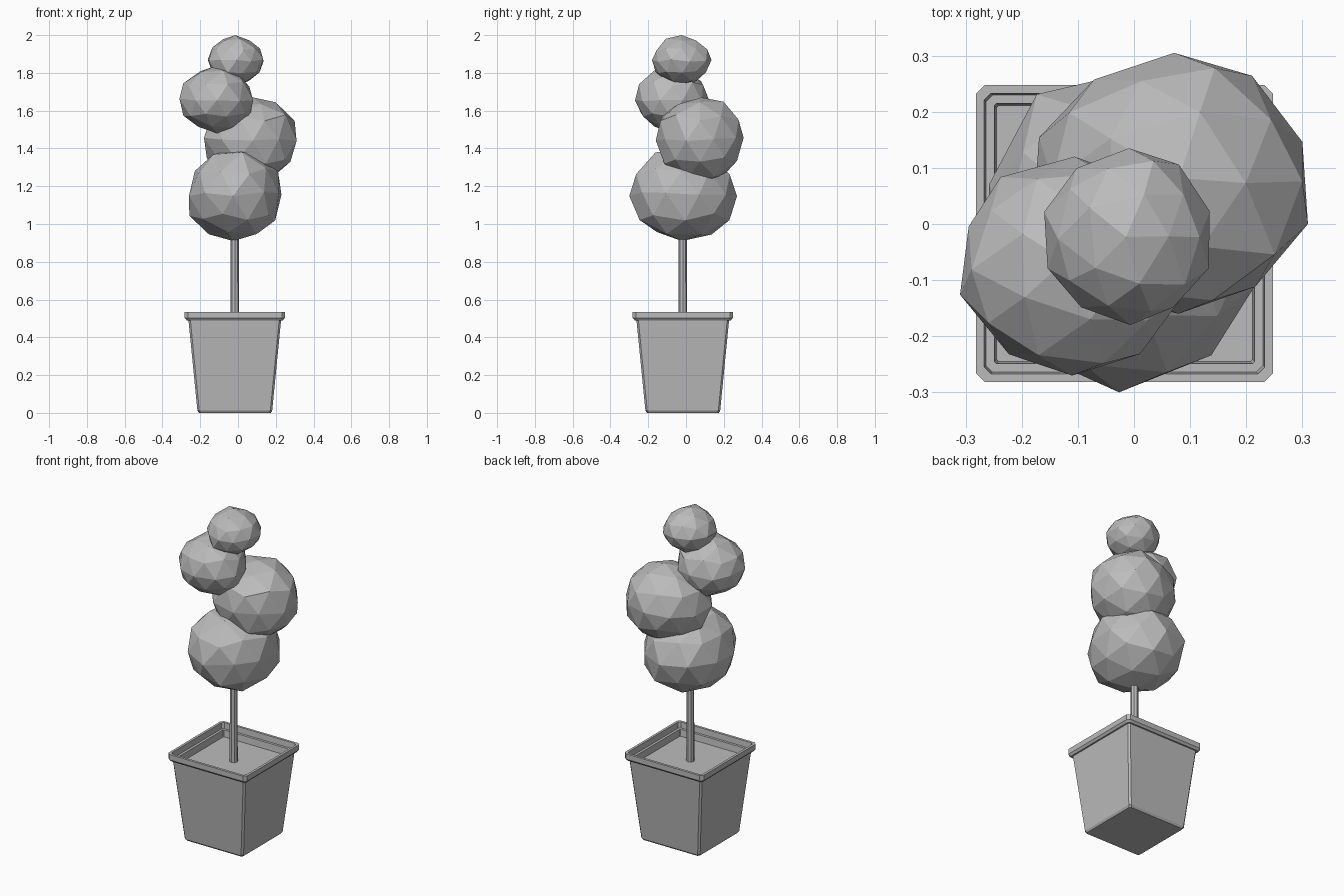
import bpy, bmesh, random
from mathutils import Vector

random.seed(4)
cube = bpy.data.objects.get("Cube")
if cube:
    bpy.data.objects.remove(cube)

# One plain grey for everything
grey = bpy.data.materials.new("plain_grey")
grey.use_nodes = True
colour = (0.5, 0.5, 0.5, 1)
grey.diffuse_color = colour
grey.node_tree.nodes["Principled BSDF"].inputs["Base Color"].default_value = colour

AXIS = Vector((-0.017, -0.017, 0))


def add_object(name, bm):
    bmesh.ops.recalc_face_normals(bm, faces=bm.faces)
    mesh = bpy.data.meshes.new(name)
    bm.to_mesh(mesh)
    bm.free()
    mesh.materials.append(grey)
    obj = bpy.data.objects.new(name, mesh)
    bpy.context.collection.objects.link(obj)
    return obj


def square_ring(bm, half, z, cut):
    """Square outline with its corners cut off."""
    a, b = half, half - cut
    outline = [(a, -b), (a, b), (b, a), (-b, a), (-a, b), (-a, -b), (-b, -a), (b, -a)]
    return [bm.verts.new(AXIS + Vector((x, y, z))) for x, y in outline]


def loft(name, sections):
    """Skin a stack of square outlines and close both ends."""
    bm = bmesh.new()
    rings = [square_ring(bm, *s) for s in sections]
    for low, high in zip(rings, rings[1:]):
        for i in range(len(low)):
            j = (i + 1) % len(low)
            bm.faces.new((low[i], low[j], high[j], high[i]))
    bm.faces.new(rings[0])
    bm.faces.new(rings[-1])
    return add_object(name, bm)


def foliage(name, low, high, wobble=0.045):
    """Faceted ball, slightly irregular, fitted to a box."""
    bm = bmesh.new()
    bmesh.ops.create_icosphere(bm, subdivisions=2, radius=1)
    for v in bm.verts:
        v.co += Vector([random.uniform(-wobble, wobble) for _ in range(3)])
    for axis in range(3):
        values = [v.co[axis] for v in bm.verts]
        start, span = min(values), max(values) - min(values)
        for v in bm.verts:
            t = (v.co[axis] - start) / span
            v.co[axis] = low[axis] + t * (high[axis] - low[axis])
    return add_object(name, bm)


# Tapered pot: base, walls, rim, inner step and soil
loft("pot", [
    (0.190, 0.00, 0.01),
    (0.198, 0.012, 0.01),
    (0.245, 0.49, 0.01),
    (0.254, 0.49, 0.014),
    (0.265, 0.503, 0.016),
    (0.265, 0.535, 0.016),
    (0.250, 0.535, 0.012),
    (0.247, 0.50, 0.012),
    (0.232, 0.50, 0.004),
    (0.228, 0.46, 0.004),
])

# Trunk
bm = bmesh.new()
bmesh.ops.create_cone(bm, cap_ends=True, segments=8, radius1=0.023,
                      radius2=0.021, depth=0.6)
bmesh.ops.translate(bm, verts=bm.verts, vec=AXIS + Vector((0, 0, 0.74)))
add_object("trunk", bm)

# Four stacked balls of leaves
foliage("foliage_bottom", (-0.26, -0.30, 0.91), (0.23, 0.27, 1.40))
foliage("foliage_lower_middle", (-0.18, -0.16, 1.21), (0.31, 0.305, 1.67))
foliage("foliage_upper_middle", (-0.31, -0.27, 1.48), (0.08, 0.12, 1.835))
foliage("foliage_top", (-0.16, -0.18, 1.735), (0.135, 0.135, 2.0))
